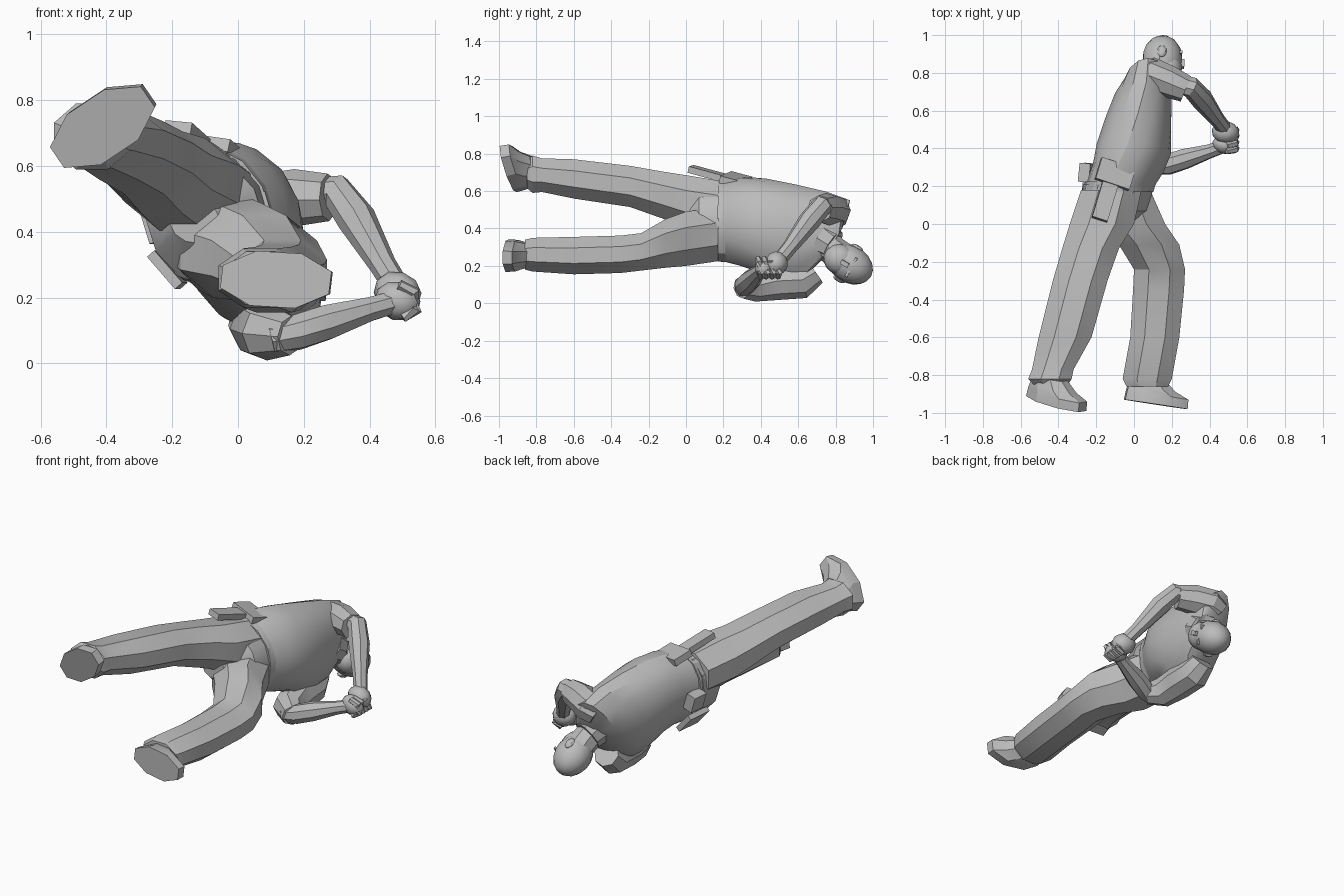
import bpy, bmesh, math
from mathutils import Vector, Matrix

cube = bpy.data.objects.get("Cube")
if cube:
    bpy.data.objects.remove(cube)

grey = bpy.data.materials.new("plain_grey")
grey.use_nodes = True
COLOUR = (0.5, 0.5, 0.5, 1)
grey.diffuse_color = COLOUR
grey.node_tree.nodes["Principled BSDF"].inputs["Base Color"].default_value = COLOUR


def finish(name, bm, angle=28):
    bmesh.ops.recalc_face_normals(bm, faces=bm.faces)
    mesh = bpy.data.meshes.new(name)
    bm.to_mesh(mesh)
    bm.free()
    mesh.materials.append(grey)
    ob = bpy.data.objects.new(name, mesh)
    bpy.context.collection.objects.link(ob)
    bpy.ops.object.select_all(action='DESELECT')
    ob.select_set(True)
    bpy.context.view_layer.objects.active = ob
    bpy.ops.object.shade_smooth_by_angle(angle=math.radians(angle))


def loft(name, rings, sides=8, angle=28):
    """Skin rings given as (centre, half axis u, half axis v)."""
    bm = bmesh.new()
    loops = []
    half = math.pi / sides
    for c, u, v in rings:
        c, u, v = Vector(c), Vector(u), Vector(v)
        loops.append([bm.verts.new(c + (u * math.cos(a) + v * math.sin(a)) / math.cos(half))
                      for a in (half * (2 * i + 1) for i in range(sides))])
    for a, b in zip(loops, loops[1:]):
        for i in range(sides):
            j = (i + 1) % sides
            bm.faces.new((a[i], a[j], b[j], b[i]))
    bm.faces.new(loops[0])
    bm.faces.new(loops[-1])
    finish(name, bm, angle)


def leg(name, rows):
    """Rows are (y, centre x, centre z, half width, half depth)."""
    loft(name, [((x, y, z), (rx, 0, 0), (0, 0, rz)) for y, x, z, rx, rz in rows])


def limb(name, path, sides=8):
    """Tube through (x, y, z, radius) points."""
    pts = [Vector(p[:3]) for p in path]
    rings = []
    for i, p in enumerate(pts):
        d = (pts[min(i + 1, len(pts) - 1)] - pts[max(i - 1, 0)]).normalized()
        u = d.cross(Vector((0.3, 0.2, 1))).normalized()
        rings.append((p, u * path[i][3], d.cross(u) * path[i][3]))
    loft(name, rings, sides)


def frame(up, front):
    """Matrix whose z is up and x is front."""
    z = Vector(up).normalized()
    y = z.cross(Vector(front)).normalized()
    return Matrix((y.cross(z), y, z)).transposed().to_4x4()


def ball(name, centre, size, rot, segs=14, rings=9):
    bm = bmesh.new()
    mat = Matrix.Translation(centre) @ rot @ Matrix.Diagonal((*size, 1))
    bmesh.ops.create_uvsphere(bm, u_segments=segs, v_segments=rings, radius=1, matrix=mat)
    finish(name, bm, 40)


def block(name, centre, size, rot):
    bm = bmesh.new()
    mat = Matrix.Translation(centre) @ rot @ Matrix.Diagonal((*size, 1))
    bmesh.ops.create_cube(bm, size=1, matrix=mat)
    finish(name, bm)


# Trouser legs with loose cuffs
leg("right_leg", [(-.85, -.44, .69, .09, .075), (-.82, -.445, .69, .115, .1),
                  (-.77, -.43, .685, .11, .09), (-.6, -.365, .665, .14, .105),
                  (-.3, -.285, .625, .145, .11), (-.13, -.23, .58, .15, .125),
                  (0, -.17, .545, .17, .14), (.18, -.12, .52, .16, .135)])
leg("left_leg", [(-.86, .07, .26, .11, .08), (-.82, .07, .26, .13, .09),
                 (-.6, .11, .255, .13, .1), (-.35, .13, .262, .135, .1),
                 (-.24, .135, .275, .135, .1), (-.11, .08, .32, .16, .13),
                 (0, -.005, .345, .17, .145), (.17, -.06, .37, .15, .145)])


# Shoes: flat sole, low toe, high instep over the heel
def shoe(name, sole, toe, side):
    c, u, v = Vector(sole), Vector(toe), Vector(side)
    up = v.cross(u).normalized()
    loft(name, [(c, u, v), (c + up * .05, u * .98, v * .97),
                (c + up * .08 - u * .2, u * .75, v * .85),
                (c + up * .13 - u * .32, u * .5, v * .7)])


shoe("right_shoe", (-.412, -.95, .718), (.138, -.043, .092), (-.052, -.008, .076))
shoe("left_shoe", (.115, -.955, .255), (.165, -.025, -.01), (.01, 0, .083))

# Pelvis with seat, and torso twisting from hips to shoulders
loft("pelvis", [((-.13, -.05, .43), (.07, 0, .02), (-.03, 0, .06)),
                ((-.1, .07, .435), (.165, 0, .045), (-.06, 0, .19)),
                ((-.085, .21, .44), (.17, 0, .05), (-.06, 0, .205))], 12)
loft("torso", [((-.075, .2, .44), (.17, 0, .05), (-.06, 0, .21)),
               ((-.03, .3, .44), (.175, -.02, .04), (-.05, .02, .23)),
               ((0, .4, .42), (.19, -.02, .02), (-.03, .03, .24)),
               ((.02, .52, .38), (.175, -.02, 0), (0, .06, .25)),
               ((.045, .65, .35), (.15, -.02, -.02), (.02, .1, .24)),
               ((.065, .745, .335), (.115, 0, -.02), (.01, .13, .21)),
               ((.11, .785, .32), (.07, 0, 0), (.01, .05, .08))], 14, 32)

# Belt and the gear hung on it
loft("belt", [((-.085, .17, .44), (.173, 0, .05), (-.063, 0, .21)),
              ((-.07, .225, .44), (.174, 0, .05), (-.063, 0, .215))], 14)
hip = frame((.1, 1, 0), (1, 0, .3))
block("belt_buckle", (.08, .2, .485), (.03, .07, .06), hip)
block("holster_top", (-.1, .265, .66), (.19, .04, .12), frame((.3, 1, -.27), (1, -.3, -.15)))
block("holster", (-.145, .15, .685), (.085, .035, .27), frame((.3, 1, -.27), (1, -.3, -.1)))
block("back_pouch", (-.25, .27, .42), (.06, .1, .1), hip)
block("side_plate", (-.215, .24, .285), (.03, .13, .16), frame((.1, 1, 0), (.75, 0, .65)))

# Arms: short sleeves, bare forearms meeting at the hands
limb("right_sleeve", [(.04, .79, .46, .07), (.09, .795, .49, .082),
                      (.18, .755, .505, .08), (.275, .715, .505, .067)])
limb("right_forearm", [(.22, .745, .51, .05), (.3, .725, .52, .052), (.36, .66, .44, .055),
                       (.44, .555, .3, .038), (.49, .49, .22, .036)])
limb("left_sleeve", [(.06, .685, .17, .07), (.065, .62, .12, .088), (.07, .48, .112, .088),
                     (.09, .36, .095, .08), (.16, .3, .085, .056)])
limb("left_forearm", [(.1, .31, .075, .045), (.18, .315, .095, .052), (.27, .345, .125, .052),
                      (.4, .385, .165, .036), (.47, .41, .185, .034)])

# Clasped hands with curled fingers
grip = frame((.2, 1, .1), (1, -.2, -.3))
ball("right_hand", (.485, .485, .215), (.075, .065, .06), grip, 10, 6)
ball("left_hand", (.485, .42, .19), (.072, .06, .05), grip, 10, 6)
for i in range(4):
    y = .385 + i * .032
    limb(f"finger_{i + 1}", [(.49, y, .24, .014), (.535, y + .01, .215, .018),
                             (.54, y + .015, .165, .018), (.5, y + .01, .14, .014)], 6)

# Neck, collar and head bent forward over the left side
tilt = frame((.05, .86, -.5), (1, 0, -.1))
limb("neck", [(.1, .72, .34, .075), (.13, .8, .27, .075), (.14, .86, .23, .075)])
limb("collar", [(.1, .73, .34, .1), (.12, .785, .305, .087)], 10)
ball("skull", (.15, .877, .208), (.106, .1, .13), tilt)
ball("jaw", (.18, .82, .235), (.075, .082, .085), tilt)

head = Vector((.15, .87, .21))


def on_head(f, s, u):
    return head + tilt.to_3x3() @ Vector((f, s, u))


block("nose", on_head(.1, 0, -.015), (.035, .025, .045), tilt)
block("mouth", on_head(.092, 0, -.06), (.02, .05, .014), tilt)
for side, word in ((1, "right"), (-1, "left")):
    block(word + "_brow", on_head(.088, side * .035, .025), (.025, .045, .014), tilt)
    ball(word + "_ear", on_head(-.01, side * .098, -.005), (.025, .014, .035), tilt, 8, 6)
